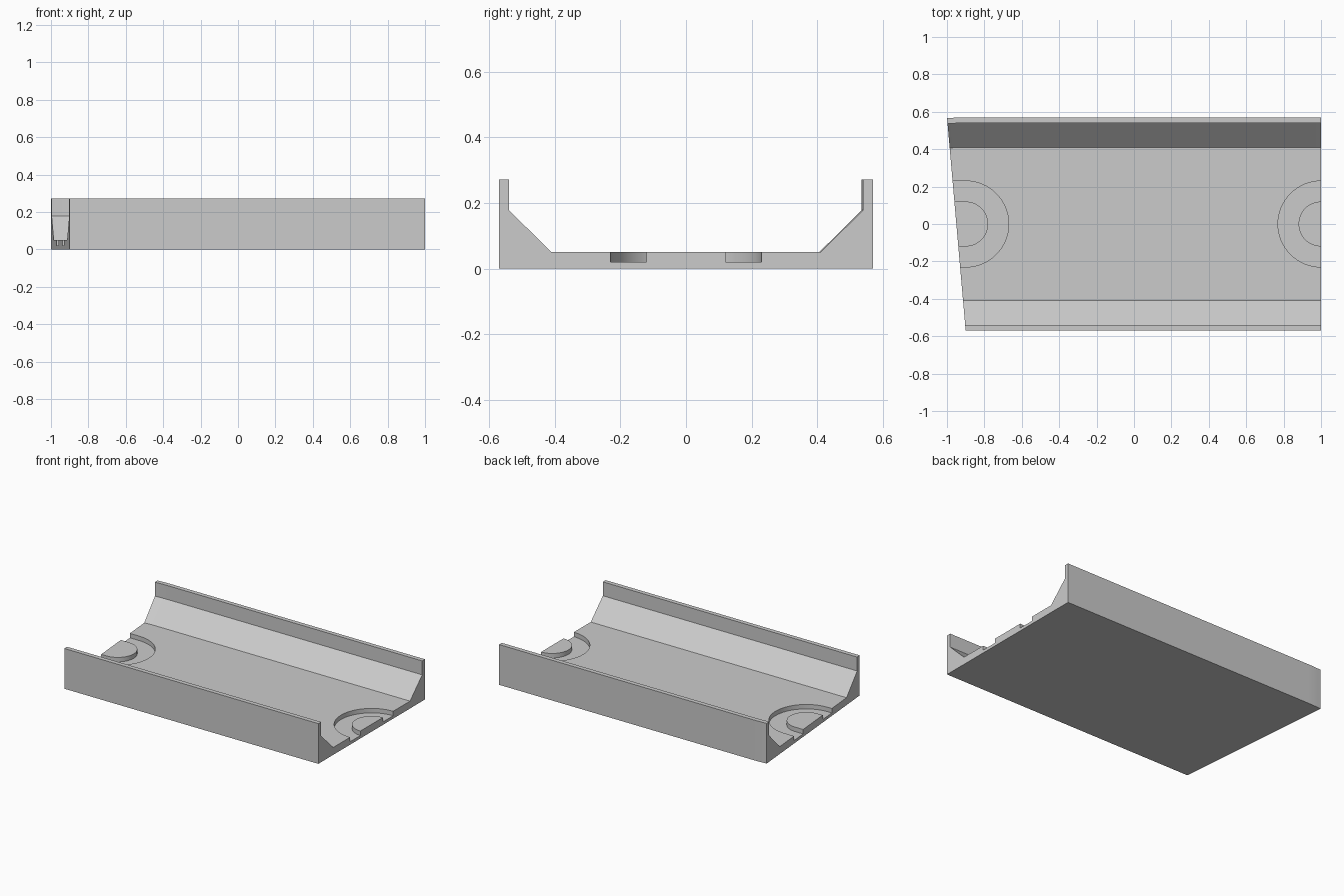
import bpy, bmesh, math
from mathutils import Matrix, Vector

cube = bpy.data.objects.get("Cube")
if cube:
    bpy.data.objects.remove(cube, do_unlink=True)

grey = bpy.data.materials.new("plain grey")
grey.use_nodes = True
colour = (0.6, 0.6, 0.6, 1)
grey.diffuse_color = colour
grey.node_tree.nodes["Principled BSDF"].inputs["Base Color"].default_value = colour

HALF_WIDTH, BEND_X, RIGHT_X = 0.57, -0.9, 1.0
FLOOR, GROOVE = 0.05, 0.02


def finish(bm, name):
    bmesh.ops.remove_doubles(bm, verts=bm.verts, dist=1e-5)
    bmesh.ops.recalc_face_normals(bm, faces=bm.faces)
    mesh = bpy.data.meshes.new(name)
    bm.to_mesh(mesh)
    bm.free()
    mesh.materials.append(grey)
    obj = bpy.data.objects.new(name, mesh)
    bpy.context.collection.objects.link(obj)
    return obj


# Channel: cross-section swept straight, then turned about the front corner
half = [(HALF_WIDTH, 0), (HALF_WIDTH, 0.272), (0.54, 0.272), (0.54, 0.178), (0.41, FLOOR)]
profile = half + [(-y, z) for y, z in reversed(half)]
pivot = Vector((BEND_X, -HALF_WIDTH, 0))
bm = bmesh.new()
rings = [[bm.verts.new((RIGHT_X, y, z)) for y, z in profile]]
steps = 4
for i in range(steps + 1):
    turn = Matrix.Rotation(math.radians(5) * i / steps, 3, "Z")
    rings.append([bm.verts.new(pivot + turn @ (Vector((BEND_X, y, z)) - pivot))
                  for y, z in profile])
bm.faces.new(rings[0])
bm.faces.new(rings[-1])
for a, b in zip(rings, rings[1:]):
    for i in range(len(profile)):
        j = (i + 1) % len(profile)
        bm.faces.new((a[i], a[j], b[j], b[i]))
channel = finish(bm, "channel")


# U-shaped grooves around a raised half disc, open at each end
def groove_cutter(name, x, side):
    def arc(r):
        pts = [(x + side * 0.3, -r)]
        for i in range(33):
            a = math.pi * (i / 32 - 0.5)
            pts.append((x - side * r * math.cos(a), r * math.sin(a)))
        return pts + [(x + side * 0.3, r)]

    bm = bmesh.new()
    outer, inner = arc(0.23), arc(0.12)
    faces = []
    for i in range(len(outer) - 1):
        quad = (outer[i], outer[i + 1], inner[i + 1], inner[i])
        faces.append(bm.faces.new([bm.verts.new((px, py, GROOVE)) for px, py in quad]))
    bmesh.ops.remove_doubles(bm, verts=bm.verts, dist=1e-5)
    made = bmesh.ops.extrude_face_region(bm, geom=bm.faces[:], use_keep_orig=True)
    bmesh.ops.translate(bm, vec=(0, 0, 0.1),
                        verts=[v for v in made["geom"] if isinstance(v, bmesh.types.BMVert)])
    cutter = finish(bm, name)
    cutter.hide_render = True
    return cutter


bpy.context.view_layer.objects.active = channel
for name, x, side in (("right_groove", BEND_X, -1), ("left_groove", RIGHT_X, 1)):
    cutter = groove_cutter(name, x, side)
    mod = channel.modifiers.new(name, "BOOLEAN")
    mod.operation = "DIFFERENCE"
    mod.solver = "EXACT"
    mod.object = cutter
    bpy.ops.object.modifier_apply(modifier=mod.name)
    bpy.data.objects.remove(cutter, do_unlink=True)

# Smooth arcs, keep hard edges
bpy.ops.object.select_all(action="DESELECT")
channel.select_set(True)
bpy.ops.object.shade_smooth_by_angle(angle=math.radians(25))
